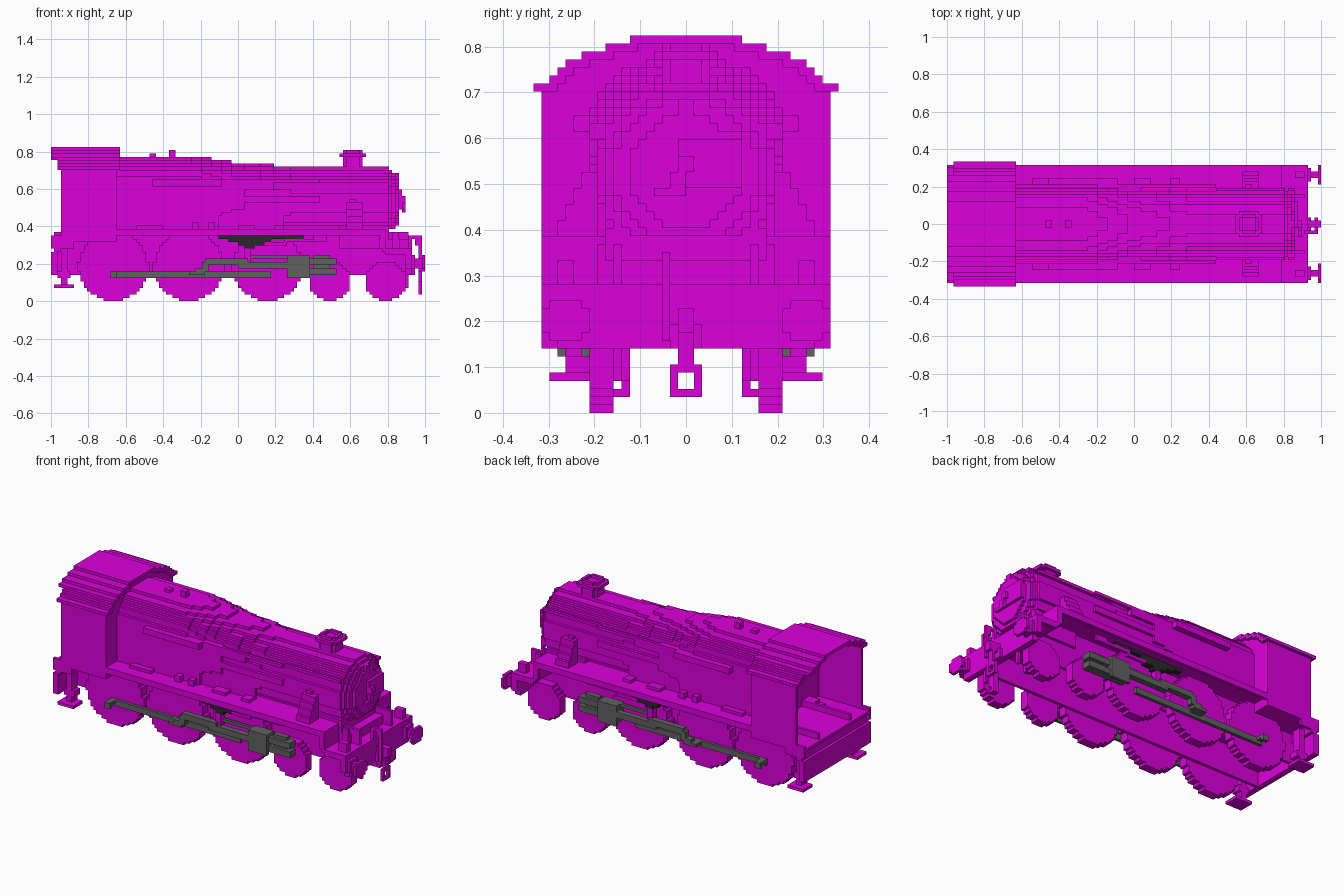
import bpy, bmesh, math
from mathutils import Vector

cube = bpy.data.objects.get("Cube")
if cube:
    bpy.data.objects.remove(cube, do_unlink=True)

V = 2 / 114  # block size; everything snaps to this grid


def material(name, rgb):
    m = bpy.data.materials.new(name)
    m.use_nodes = True
    m.diffuse_color = (*rgb, 1)
    bsdf = m.node_tree.nodes["Principled BSDF"]
    bsdf.inputs["Base Color"].default_value = (*rgb, 1)
    bsdf.inputs["Roughness"].default_value = 0.8
    return m


MAGENTA = material("magenta", (0.72, 0.0, 0.72))
GREY = material("rod grey", (0.12, 0.12, 0.12))
DARK = material("dark grey", (0.022, 0.022, 0.022))


def snap(v):
    return round(v / V) * V


def finish(name, bm, mat):
    bmesh.ops.recalc_face_normals(bm, faces=bm.faces)
    me = bpy.data.meshes.new(name)
    bm.to_mesh(me)
    bm.free()
    me.materials.append(mat)
    bpy.context.collection.objects.link(bpy.data.objects.new(name, me))


def boxes(name, items, mat=MAGENTA, mirror=False):
    """Blocks given as (x0, x1, y0, y1, z0, z1), optionally on both sides."""
    bm = bmesh.new()
    for x0, x1, y0, y1, z0, z1 in items:
        a = [snap(v) for v in (x0, y0, z0)]
        b = [max(snap(v), p + V) for v, p in zip((x1, y1, z1), a)]
        for s in ((1, -1) if mirror else (1,)):
            for v in bmesh.ops.create_cube(bm, size=1)["verts"]:
                v.co = Vector([p + (c + 0.5) * (q - p) for p, q, c in zip(a, b, v.co)])
                v.co.y *= s
    finish(name, bm, mat)


def disc_rows(cz, r, zmin=0, p=2.0):
    """Rows (z, half width) of a blocky disc in blocks; a larger p is squarer."""
    rows = []
    for k in range(max(round(cz - r), zmin), round(cz + r)):
        t = min(abs(k + 0.5 - cz) / r, 1)
        half = round(r * (1 - t ** p) ** (1 / p))
        if half > 0:
            rows.append((k, half))
    return rows


def prisms(name, items, axis, mat=MAGENTA):
    """Stepped outlines (rows, centre, lo, hi) extruded along x or y."""
    bm = bmesh.new()
    for rows, c, lo, hi in items:
        c, lo, hi = snap(c), snap(lo), snap(hi)
        right = [(h * V, z * V) for k, h in rows for z in (k, k + 1)]
        pts = right + [(-a, z) for a, z in reversed(right)]
        if axis == 'x':
            vs = [bm.verts.new((lo, c + a, z)) for a, z in pts]
            d = Vector((hi - lo, 0, 0))
        else:
            vs = [bm.verts.new((c + a, lo, z)) for a, z in pts]
            d = Vector((0, hi - lo, 0))
        f = bm.faces.new(vs)
        ext = bmesh.ops.extrude_face_region(bm, geom=[f], use_keep_orig=True)
        new = [e for e in ext["geom"] if isinstance(e, bmesh.types.BMVert)]
        bmesh.ops.translate(bm, verts=new, vec=d)
    bmesh.ops.dissolve_limit(bm, angle_limit=0.01, verts=bm.verts, edges=bm.edges)
    finish(name, bm, mat)


# Running boards, cab floor, frames and end beams
boxes("running_board", [(-.67, .79, -.315, .315, .36, .386)])
boxes("cab_floor", [(-1, -.65, -.315, .315, .316, .333)])
boxes("valance", [(-.95, .79, .298, .315, .345, .386), (-1, -.88, .298, .315, .28, .35),
                  (-1, -.85, .298, .315, .316, .35), (.755, .79, .298, .315, .28, .37),
                  (.79, .925, .298, .315, .245, .28)], mirror=True)
boxes("main_frame", [(-.98, .91, .14, .158, .14, .37)], mirror=True)
boxes("front_platform", [(.77, .925, -.315, .315, .263, .28), (.77, .79, -.315, .315, .27, .386)])
boxes("front_frame_top", [(.79, .86, -.175, .175, .28, .333)])
boxes("front_lamp_brackets", [(.82, .86, .175, .193, .28, .368), (.86, .91, .246, .28, .28, .333)],
      mirror=True)
boxes("front_beam", [(.89, .925, -.315, .315, .175, .28), (.89, .925, -.28, .28, .14, .175)])
boxes("rear_beam", [(-1, -.965, -.315, .315, .14, .27), (-.985, -.95, -.315, .315, .263, .32)])

# Boiler: squarish firebox, stepped cone, then a round front barrel
sections = [(-.65, 44), (-.25, 43.8), (-.19, 43.55), (-.14, 43.2), (-.09, 42.7), (-.04, 42.4),
            (.04, 42), (.12, 41.7), (.2, 41.3), (.28, 41), (.8, 41)]
barrel = []
for (x0, top), (x1, _) in zip(sections, sections[1:]):
    grow = (top - 41) / 3
    r = 11 + 1.5 * grow
    barrel.append((disc_rows(top - r, r, 22, 2 + .6 * grow), 0, x0, x1))
prisms("boiler", barrel, 'x')
prisms("smokebox_rim", [(disc_rows(30, 10, 22), 0, .80, .825)], 'x')
prisms("smokebox_door", [(disc_rows(30, 9, 22), 0, .825, .845), (disc_rows(30, 7), 0, .845, .862)], 'x')
boxes("door_latch", [(.86, .88, -.018, .123, .49, .6), (.88, .895, -.07, 0, .48, .50),
                     (.88, .895, -.035, .0, .50, .53), (.88, .895, -.018, .018, .53, .56),
                     (.845, .862, -.05, .12, .6, .615), (.83, .86, -.018, .018, .64, .685)])
boxes("smokebox_saddle", [(.55, .80, -.175, .175, .28, .4)])
boxes("boiler_side_strips", [(-.2, .43, .18, .21, .526, .561), (-.1, .2, .18, .21, .6, .635),
                             (-.65, -.1, .18, .21, .386, .456), (-.1, .25, .17, .193, .386, .456)],
      mirror=True)
boxes("handrail", [(-.45, -.08, .2, .246, .62, .655), (-.08, .43, .19, .21, .63, .65),
                   (.43, .80, .17, .193, .63, .65)], mirror=True)
boxes("steam_pipe", [(.575, .66, .193, .281 - .0175 * i, .386 + .035 * i, .421 + .035 * i)
                     for i in range(4)] + [(.593, .64, .175, .21, .526, .545)], mirror=True)


# Chimney: wide stem, clipped square rim and an open crown
cx = 92 * V - 1


def clipped(r, z0, z1):
    a, b = r * V, (r - 1) * V
    return [(cx - a, cx + a, -b, b, z0, z1), (cx - b, cx + b, -a, a, z0, z1)]


boxes("chimney_stem", clipped(3, .70, .772))
boxes("chimney_rim", clipped(4, .772, .789))
boxes("chimney_crown", [(cx - 3 * V, cx - 2 * V, -2 * V, 2 * V, .789, .807),
                        (cx + 2 * V, cx + 3 * V, -2 * V, 2 * V, .789, .807),
                        (cx - 2 * V, cx + 2 * V, -3 * V, -2 * V, .789, .807),
                        (cx - 2 * V, cx + 2 * V, 2 * V, 3 * V, .789, .807)])

# Fittings on top of the firebox
boxes("safety_valves", [(-.48, -.445, -.0175, .0175, .76, .79), (-.375, -.34, -.0175, .0175, .76, .807)])

# Cab, open at the back
boxes("cab_sides", [(-.94, -.65, .298, .315, .333, .702)], mirror=True)
halves = [19, 17, 16, 15, 13, 10, 7]
roof = []
for i, (h, above) in enumerate(zip(halves, halves[1:])):
    x0 = -.965 if i < 3 else -1
    roof.append((x0, -.635, (above - 1) * V, h * V, (40 + i) * V, (41 + i) * V))
boxes("cab_roof", roof, mirror=True)
boxes("cab_roof_top", [(-1, -.635, -7 * V, 7 * V, 46 * V, 47 * V)])
bulkhead = [(k, 18) for k in range(19, 40)] + [(40 + i, min(h, 17)) for i, h in enumerate(halves)]
prisms("cab_bulkhead", [(bulkhead, 0, -.67, -.65)], 'x')

# Wheels, with large drivers and a small leading truck
wheels = []
for x, r in ((-.66, 10.6), (-.27, 10.6), (.155, 10.6), (.49, 6.1), (.79, 6.1)):
    for lo, hi in ((.158, .21), (-.21, -.158)):
        wheels.append((disc_rows(r, r), x, lo, hi))
prisms("wheels", wheels, 'y')

# Rear footsteps and front guard irons
boxes("footsteps", [(-.98, -.88, .21, .298, .07, .088), (-.95, -.91, .21, .263, .088, .3),
                    (-.965, -.89, .21, .263, .123, .15)], mirror=True)
boxes("guard_irons", [(.89, .91, .123, .14, .07, .15), (.82, .86, .123, .14, .035, .15),
                      (.82, .86, .123, .158, .035, .053), (.82, .86, .123, .158, .07, .15)], mirror=True)

# Buffers, coupling and brake pipe at the front
head = [(9, 2), (10, 3), (11, 3), (12, 3), (13, 2)]
prisms("buffer_heads", [(head, s * 15 * V, 1 - V, 1) for s in (1, -1)], 'x')
boxes("buffer_shanks", [(.92, .945, .228, .298, .175, .24), (.945, .985, .246, .28, .175, .228)], mirror=True)
boxes("coupling_hook", [(.92, 1, -.0175, .0175, .175, .228), (.925, .945, -.035, .035, .14, .2),
                        (.965, .985, -.0175, .0175, .105, .175)])
boxes("coupling_link", [(.965, .985, -.035, .035, .088, .105), (.965, .985, -.035, .035, .035, .053),
                        (.965, .985, -.035, -.0175, .053, .088), (.965, .985, .0175, .035, .053, .088)])
boxes("brake_pipe", [(.91, .93, -.053, -.035, .25, .345), (.91, .965, -.053, -.035, .333, .351),
                     (.955, .975, -.053, -.035, .3, .345), (.965, .985, -.053, -.035, .15, .31)])

# Small boxes along the running boards
boxes("board_boxes", [(-.24, -.215, .193, .25, .386, .421), (-.15, -.125, .193, .25, .386, .421),
                      (0, .09, .193, .246, .386, .403), (.2, .24, .193, .25, .386, .403),
                      (-.55, -.4, .2, .25, .386, .403)], mirror=True)

# Rods, crosshead and cylinder
boxes("coupling_rod", [(-.69, .17, .21, .228, .123, .158), (-.69, -.655, .21, .281, .14, .158)],
      GREY, mirror=True)
boxes("connecting_rod", [(-.69, -.655, .263, .281, .123, .158), (-.27, -.2, .228, .281, .14, .158),
                         (-.22, -.18, .246, .281, .14, .175), (-.2, -.16, .246, .281, .158, .21),
                         (-.18, .06, .246, .281, .193, .228), (.0, .27, .246, .281, .175, .21),
                         (.07, .27, .228, .25, .228, .246)],
      GREY, mirror=True)
boxes("cylinder", [(.265, .385, .21, .281, .14, .246), (.265, .385, .263, .281, .123, .246),
                   (.385, .525, .21, .263, .14, .175), (.385, .525, .21, .263, .193, .228),
                   (.41, .49, .21, .246, .14, .246)], GREY, mirror=True)

# Valve gear under the running board
boxes("valve_gear", [(-.1, .35, .228, .263, .333, .351), (-.06, .17, .228, .263, .316, .333),
                     (.0, .14, .228, .263, .298, .316), (.035, .09, .228, .263, .28, .298)],
      DARK, mirror=True)
boxes("valve_rod", [(.14, .27, .246, .263, .298, .316), (.25, .41, .246, .263, .316, .333),
                    (.4, .48, .246, .263, .316, .351), (.04, .07, .228, .263, .21, .28)], mirror=True)
